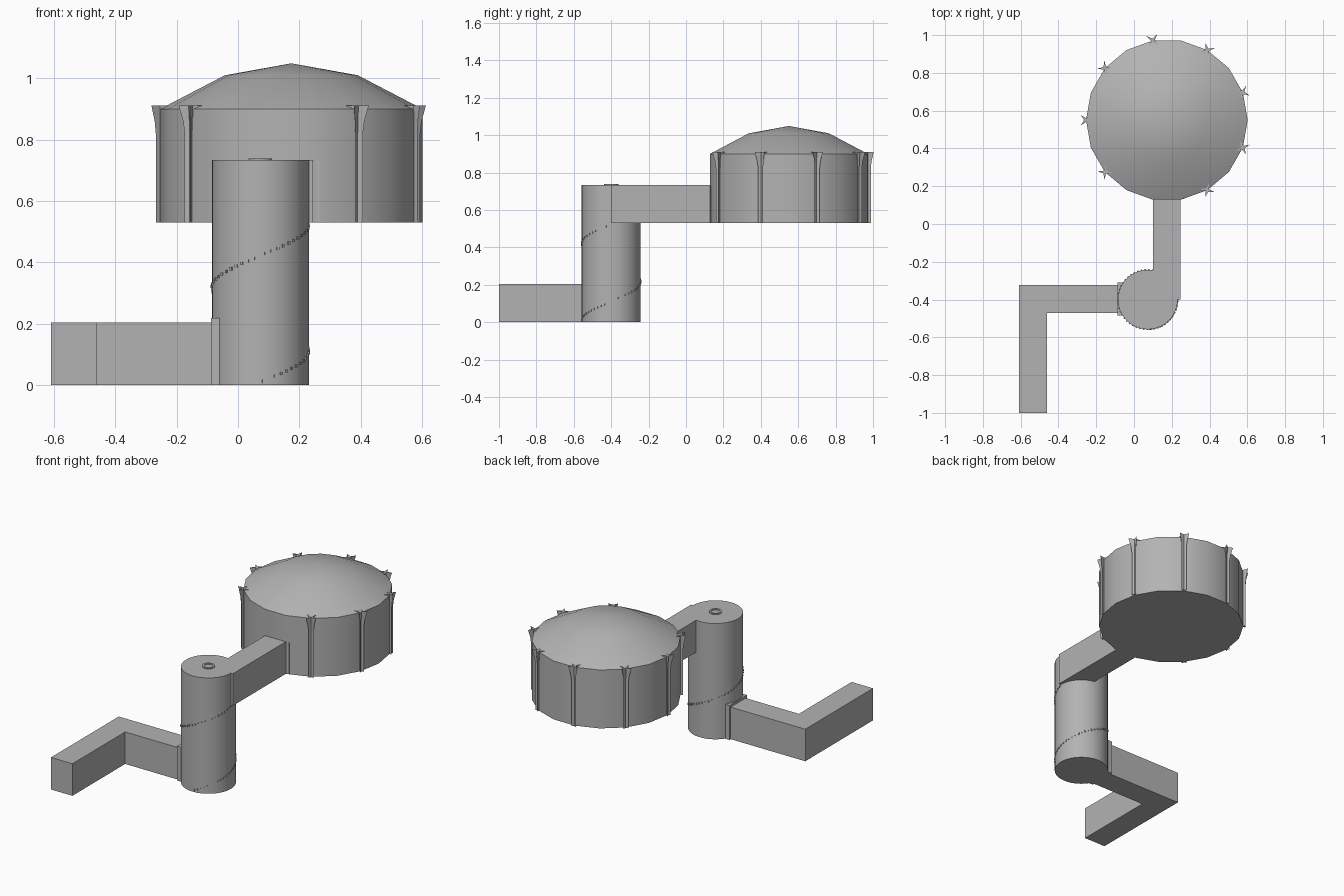
import bpy, bmesh
from math import sin, cos, pi, radians

if "Cube" in bpy.data.objects:
    bpy.data.objects.remove(bpy.data.objects["Cube"])

HALL = (0.174, 0.55)
TOWER = (0.073, -0.4)
STONE = bpy.data.materials.new("dark_stone")
STONE.diffuse_color = (0.45, 0.45, 0.45, 1)
STONE.use_nodes = True
STONE.node_tree.nodes["Principled BSDF"].inputs["Base Color"].default_value = STONE.diffuse_color


def finish(name, bm, smooth=None):
    bmesh.ops.recalc_face_normals(bm, faces=bm.faces)
    me = bpy.data.meshes.new(name)
    bm.to_mesh(me)
    bm.free()
    me.materials.append(STONE)
    ob = bpy.data.objects.new(name, me)
    bpy.context.collection.objects.link(ob)
    if smooth:
        bpy.ops.object.select_all(action='DESELECT')
        bpy.context.view_layer.objects.active = ob
        ob.select_set(True)
        bpy.ops.object.shade_smooth_by_angle(angle=radians(smooth))
    return ob


def loft(bm, rings, bottom=True, top=True):
    """Join equal-length rings of points into a closed skin."""
    vs = [[bm.verts.new(p) for p in r] for r in rings]
    n = len(vs[0])
    for a, b in zip(vs, vs[1:]):
        for i in range(n):
            j = (i + 1) % n
            bm.faces.new((a[i], a[j], b[j], b[i]))
    if bottom:
        bm.faces.new(vs[0][::-1])
    if top:
        bm.faces.new(vs[-1])
    return vs


def circle(c, r, z, n):
    return [(c[0] + r * cos(2 * pi * i / n), c[1] + r * sin(2 * pi * i / n), z) for i in range(n)]


def prism(name, pts, z0, z1):
    bm = bmesh.new()
    loft(bm, [[(x, y, z) for x, y in pts] for z in (z0, z1)])
    return finish(name, bm)


def box(name, x0, x1, y0, y1, z0, z1):
    return prism(name, [(x0, y0), (x1, y0), (x1, y1), (x0, y1)], z0, z1)


# L-shaped entrance corridor and its door frame at the shaft
prism("lower_corridor", [(-0.61, -1), (-0.46, -1), (-0.46, -0.472), (-0.04, -0.472),
                         (-0.04, -0.322), (-0.61, -0.322)], 0, 0.203)
box("lower_door_frame", -0.088, -0.06, -0.485, -0.31, 0, 0.218)

# Round stair shaft
bm = bmesh.new()
loft(bm, [circle(TOWER, 0.158, z, 36) for z in (0, 0.733)])
finish("stair_shaft", bm, 30)

# Central newel, flared slightly where it pokes through the top
bm = bmesh.new()
loft(bm, [circle(TOWER, r, z, 16) for r, z in
          ((0.025, 0.005), (0.025, 0.69), (0.038, 0.735), (0.038, 0.739), (0.026, 0.739), (0.026, 0.734))])
finish("stair_newel", bm, 30)

# Spiral stair whose step ends show as a dotted line outside
bm = bmesh.new()
STEPS = 62
for i in range(STEPS):
    f = (i + 0.5) / STEPS
    a = radians(-90 + 450 * f)
    z = 0.008 + 0.517 * f
    u, t = (cos(a), sin(a)), (-sin(a), cos(a))
    rect = [(0.02, -0.004), (0.162, -0.004), (0.162, 0.004), (0.02, 0.004)]
    loft(bm, [[(TOWER[0] + r * u[0] + s * t[0], TOWER[1] + r * u[1] + s * t[1], h)
               for r, s in rect] for h in (z - 0.005, z + 0.005)])
finish("spiral_steps", bm)

# Upper corridor and its door frame at the hall
box("upper_corridor", 0.1, 0.245, -0.4, 0.14, 0.53, 0.733)
box("upper_door_frame", 0.1, 0.265, 0.132, 0.15, 0.531, 0.732)

# Eighteen-sided hall drum
bm = bmesh.new()
loft(bm, [circle(HALL, 0.428, z, 18) for z in (0.53, 0.9)], top=False)
finish("hall_wall", bm, 30)

# Shallow domed roof
bm = bmesh.new()
rings = loft(bm, [circle(HALL, 0.428, 0.9, 18), circle(HALL, 0.217, 1.01, 18)], False, False)
apex = bm.verts.new((HALL[0], HALL[1], 1.049))
for i in range(18):
    bm.faces.new((rings[1][i], rings[1][(i + 1) % 18], apex))
finish("hall_dome", bm, 40)

# Star-section pillars with flared capitals, one at every second wall corner
for k in range(8):
    a = radians(-60 + 40 * k)
    px, py = HALL[0] + 0.428 * cos(a), HALL[1] + 0.428 * sin(a)
    bm = bmesh.new()
    loops = []
    for r, z in ((0.02, 0.53), (0.02, 0.82), (0.025, 0.86), (0.04, 0.911)):
        loops.append([(px + q * cos(a + pi / 4 * j), py + q * sin(a + pi / 4 * j), z)
                      for j in range(8) for q in [r if j % 2 else r * 0.25]])
    loft(bm, loops)
    finish(f"hall_pillar_{k + 1}", bm)
